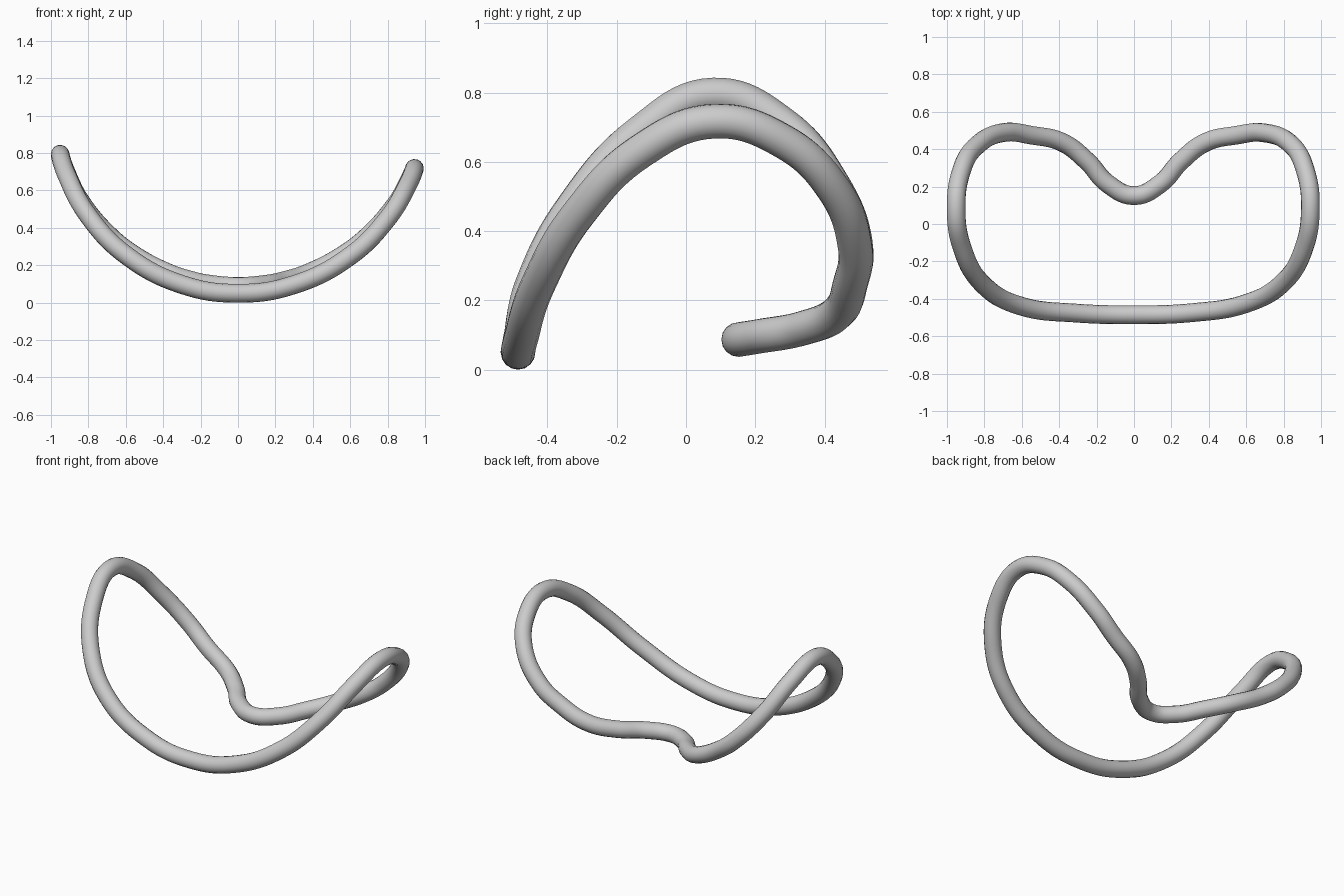
import bpy
from math import sqrt

if "Cube" in bpy.data.objects:
    bpy.data.objects.remove(bpy.data.objects["Cube"])

# Plan-view path of the ring (x, y): right half front to back, then left half back to front
right = [(0, -.485), (.3, -.475), (.6, -.425), (.8, -.31), (.908, -.13), (.943, .08),
         (.918, .28), (.84, .425), (.69, .488), (.55, .475), (.38, .435), (.25, .335),
         (.14, .215), (0, .152)]
left = [(-.14, .215), (-.25, .335), (-.38, .435), (-.55, .475), (-.69, .49), (-.84, .42),
        (-.924, .28), (-.951, .08), (-.918, -.13), (-.8, -.33), (-.6, -.44), (-.3, -.477)]


def height(x, y):
    # The ring is draped over a horizontal cylinder; the back rail sits slightly higher
    r = .98 if x < 0 else 1.0
    lift = .037 * (1 - (x / .96) ** 4) if y > .1 else 0
    return .05 + r - sqrt(r * r - x * x) + lift


# Closed tubular ring
curve = bpy.data.curves.new("bent_ring", 'CURVE')
curve.dimensions = '3D'
curve.bevel_depth = .05
curve.bevel_resolution = 6
curve.resolution_u = 10
curve.twist_mode = 'MINIMUM'
spline = curve.splines.new('BEZIER')
path = right + left
spline.bezier_points.add(len(path) - 1)
for p, (x, y) in zip(spline.bezier_points, path):
    p.co = (x, y, height(x, y))
    p.handle_left_type = p.handle_right_type = 'AUTO'
spline.use_cyclic_u = True
spline.use_smooth = True
ring = bpy.data.objects.new("bent_ring", curve)
bpy.context.collection.objects.link(ring)

# Real mesh with smooth shading
bpy.context.view_layer.objects.active = ring
ring.select_set(True)
bpy.ops.object.convert(target='MESH')
bpy.ops.object.shade_smooth()
